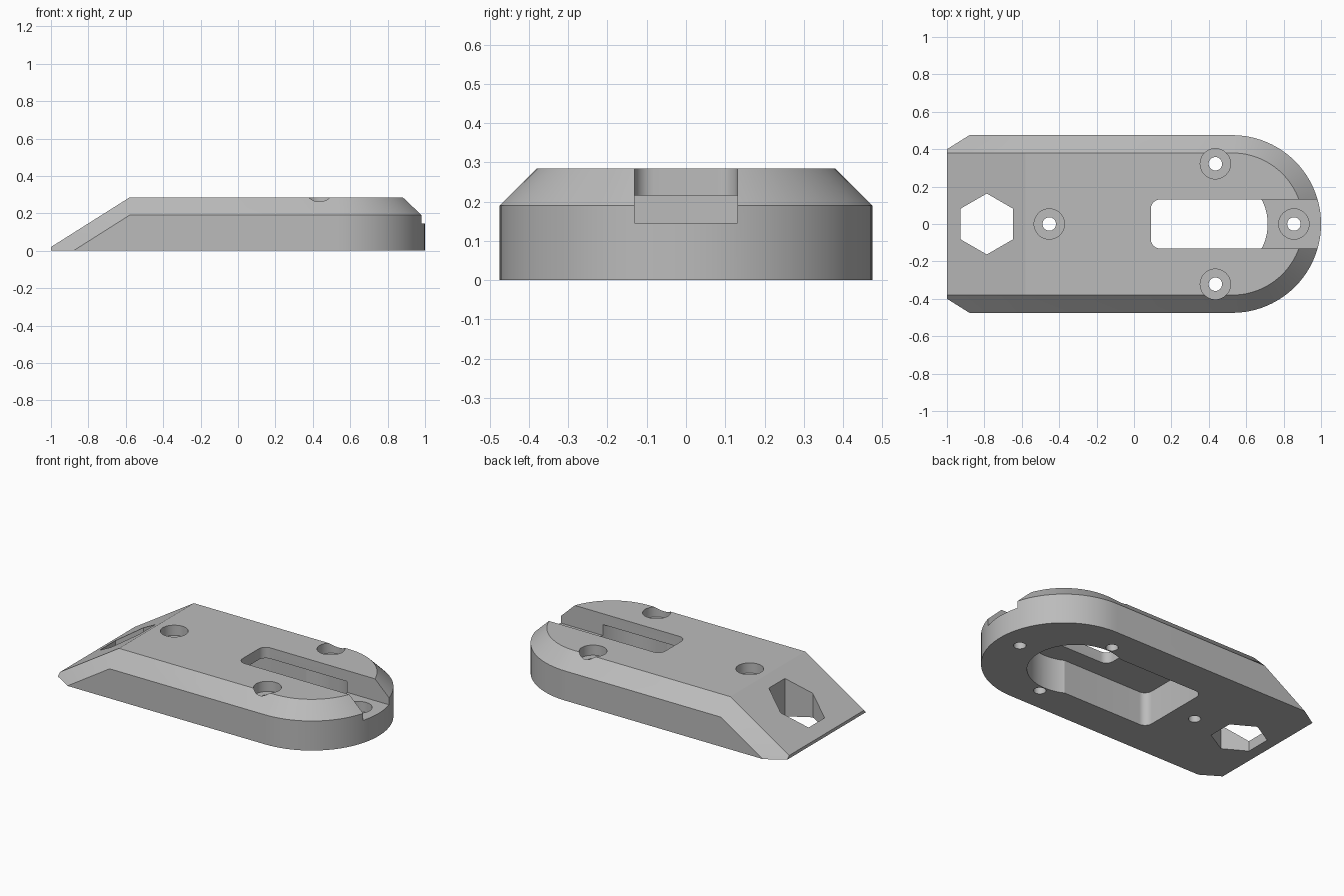
import bpy, bmesh
from math import sin, cos, pi, radians

if "Cube" in bpy.data.objects:
    bpy.data.objects.remove(bpy.data.objects["Cube"], do_unlink=True)

grey = bpy.data.materials.new("plain_grey")
grey.use_nodes = True
grey.diffuse_color = (0.5, 0.5, 0.5, 1)
grey.node_tree.nodes["Principled BSDF"].inputs["Base Color"].default_value = (0.5, 0.5, 0.5, 1)


def finish(bm, name):
    bmesh.ops.recalc_face_normals(bm, faces=bm.faces[:])
    mesh = bpy.data.meshes.new(name)
    bm.to_mesh(mesh)
    bm.free()
    mesh.materials.append(grey)
    obj = bpy.data.objects.new(name, mesh)
    bpy.context.collection.objects.link(obj)
    return obj


def arc(cx, cy, r, start, end, steps):
    angles = [radians(start + (end - start) * i / steps) for i in range(steps + 1)]
    return [(cx + r * cos(a), cy + r * sin(a)) for a in angles]


def prism(name, outline, z0, z1):
    bm = bmesh.new()
    face = bm.faces.new([bm.verts.new((x, y, z0)) for x, y in outline])
    extruded = bmesh.ops.extrude_face_region(bm, geom=[face])["geom"]
    top = [v for v in extruded if isinstance(v, bmesh.types.BMVert)]
    bmesh.ops.translate(bm, verts=top, vec=(0, 0, z1 - z0))
    return finish(bm, name)


def cylinder(name, x, y, r, z0, z1, sides=48):
    return prism(name, arc(x, y, r, 0, 360, sides)[:-1], z0, z1)


def slot(x0, x1, half, r):
    # rectangle with rounded corners at its -x end
    return ([(x1, -half), (x1, half)] + arc(x0 + r, half - r, r, 90, 180, 8)
            + arc(x0 + r, r - half, r, 180, 270, 8))


# Body: bevelled slab with a round end and a sloping nose
HALF, TOP_HALF, TOP, SHOULDER, CENTRE = 0.475, 0.38, 0.285, 0.19, 0.525
bm = bmesh.new()
for radius, z in ((HALF, 0), (HALF, SHOULDER), (TOP_HALF, TOP)):
    for x, y in arc(CENTRE, 0, radius, -90, 90, 48):
        bm.verts.new((x, y, z))
for side in (-1, 1):
    for x, y, z in ((-0.58, TOP_HALF, TOP), (-0.58, HALF, SHOULDER),
                    (-0.88, HALF, 0), (-1, 0.4, 0), (-1, TOP_HALF, 0.02)):
        bm.verts.new((x, side * y, z))
bmesh.ops.convex_hull(bm, input=bm.verts[:])
bmesh.ops.dissolve_limit(bm, angle_limit=radians(0.6), verts=bm.verts[:], edges=bm.edges[:])
body = finish(bm, "bevelled_body")

# Underside pocket, top channel and hexagonal opening
hexagon = arc(-0.787, 0, 0.163, 30, 390, 6)[:-1]
cutters = [
    prism("pocket_cutter", slot(-0.3, 0.45, 0.25, 0.05), -0.1, 0.215),
    cylinder("round_pocket_cutter", 0.435, 0, 0.28, -0.1, 0.215, 72),
    prism("channel_cutter", slot(0.09, 1.1, 0.131, 0.05), 0.145, 0.4),
    prism("hexagon_cutter", hexagon, -0.1, 0.4),
]
# Screw holes with counterbores
for x, y, seat in ((-0.453, 0, 0.22), (0.435, 0.322, 0.22), (0.435, -0.322, 0.22), (0.855, 0, 0.08)):
    cutters.append(cylinder("screw_cutter", x, y, 0.036, -0.1, 0.4, 32))
    cutters.append(cylinder("counterbore_cutter", x, y, 0.081, seat, 0.4))

bpy.ops.object.select_all(action="DESELECT")
bpy.context.view_layer.objects.active = body
body.select_set(True)
for cutter in cutters:
    cutter.hide_render = True
    cut = body.modifiers.new("cut", "BOOLEAN")
    cut.operation = "DIFFERENCE"
    cut.solver = "EXACT"
    cut.object = cutter
    bpy.ops.object.modifier_apply(modifier=cut.name)
    bpy.data.objects.remove(cutter, do_unlink=True)

bpy.ops.object.shade_smooth_by_angle(angle=radians(25))
